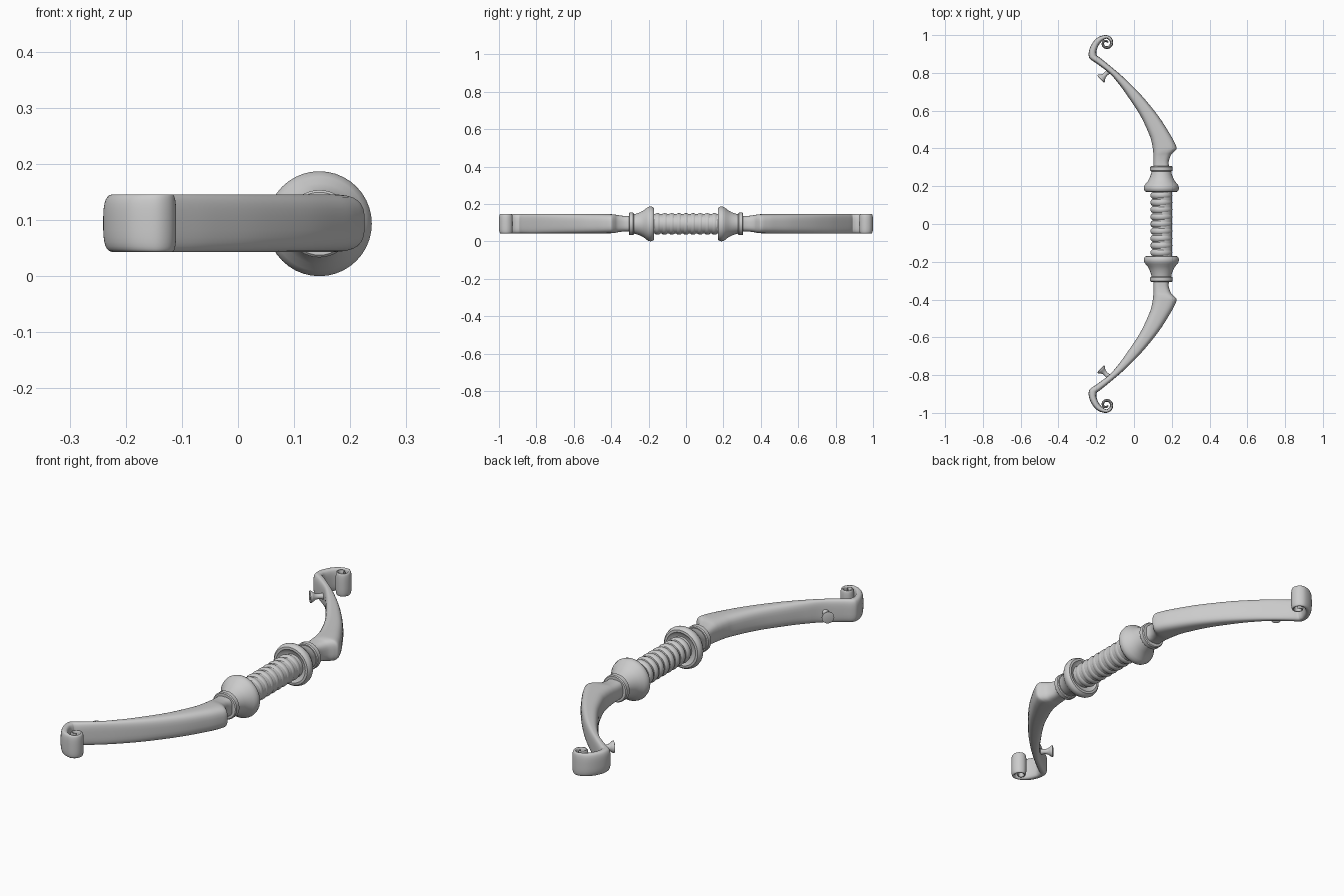
import bpy, bmesh
from math import sin, cos, pi, copysign
from mathutils import Vector

if "Cube" in bpy.data.objects:
    bpy.data.objects.remove(bpy.data.objects["Cube"])

CX, CZ = 0.145, 0.0935  # axis of the grip


def loft(name, rings, mirror=True, closed=False):
    """Skin a list of equal-sized point rings into one solid."""
    bm = bmesh.new()
    vs = [[bm.verts.new(p) for p in r] for r in rings]
    n = len(vs[0])
    pairs = list(zip(vs, vs[1:])) + ([(vs[-1], vs[0])] if closed else [])
    for a, b in pairs:
        for i in range(n):
            j = (i + 1) % n
            bm.faces.new((a[i], a[j], b[j], b[i]))
    if not closed:
        bm.faces.new(vs[0])
        bm.faces.new(vs[-1])
    bmesh.ops.recalc_face_normals(bm, faces=bm.faces)
    me = bpy.data.meshes.new(name)
    bm.to_mesh(me)
    bm.free()
    ob = bpy.data.objects.new(name, me)
    bpy.context.collection.objects.link(ob)
    bpy.ops.object.select_all(action='DESELECT')
    ob.select_set(True)
    bpy.context.view_layer.objects.active = ob
    bpy.ops.object.shade_smooth_by_angle(angle=0.7)
    if mirror:
        m = ob.modifiers.new("mirror", 'MIRROR')
        m.use_axis = (False, True, False)
        m.use_mirror_merge = False
    return ob


def lathe(name, profile, base, axis, seg=40, **kw):
    """Turn (radius, distance) pairs round an axis lying in the xy plane."""
    axis = Vector(axis).normalized()
    side, up = axis.cross(Vector((0, 0, 1))), Vector((0, 0, 1))
    rings = [[Vector(base) + axis * d + (side * cos(2 * pi * i / seg) + up * sin(2 * pi * i / seg)) * r
              for i in range(seg)] for r, d in profile]
    return loft(name, rings, **kw)


def smooth(rows, steps):
    """Catmull-Rom interpolation of rows of numbers."""
    rows = [Vector(r) for r in rows]
    out = []
    for i in range(len(rows) - 1):
        p0, p1, p2 = rows[max(i - 1, 0)], rows[i], rows[i + 1]
        p3 = rows[min(i + 2, len(rows) - 1)]
        for k in range(steps):
            t = k / steps
            out.append(0.5 * (2 * p1 + (p2 - p0) * t + (2 * p0 - 5 * p1 + 4 * p2 - p3) * t * t
                              + (3 * p1 - p0 - 3 * p2 + p3) * t ** 3))
    return out + [rows[-1]]


Y = (0, 1, 0)
# grip core and cord wraps
lathe("grip_core", [(0.052, -0.19), (0.052, 0.19)], (CX + 0.004, 0, CZ), Y, mirror=False)
for k in range(9):
    y = -0.152 + 0.038 * k
    band = [(0.058 - 0.011 * (1 - cos(a)), y + 0.0165 * sin(a))
            for a in [2 * pi * i / 10 for i in range(10)]]
    lathe(f"grip_wrap_{k + 1}", band, (CX, 0, CZ), Y, mirror=False, closed=True)

# flared guards and collar rings
lathe("guard", [(0.05, 0.18), (0.066, 0.176), (0.074, 0.17), (0.084, 0.171), (0.091, 0.179), (0.0935, 0.19),
                (0.091, 0.201), (0.084, 0.212), (0.072, 0.226), (0.062, 0.245), (0.055, 0.265),
                (0.05, 0.285)], (CX, 0, CZ), Y)
lathe("collar", [(0.04, 0.279), (0.056, 0.279), (0.06, 0.283), (0.06, 0.302), (0.056, 0.306),
                 (0.04, 0.306)], (CX, 0, CZ), Y)

# limb ribs: belly x y, back x y, half height
ribs = [(.103, .295, .187, .295, .042), (.103, .33, .184, .33, .042), (.103, .355, .196, .365, .045),
        (.102, .375, .216, .386, .049), (.100, .395, .226, .402, .051), (.094, .43, .213, .435, .0515),
        (.080, .475, .188, .48, .0515), (.030, .58, .130, .57, .0515), (-.05, .70, .045, .675, .0515),
        (-.09, .753, -.04, .762, .0515), (-.13, .798, -.106, .820, .0515), (-.196, .848, -.172, .874, .0515),
        (-.231, .872, -.194, .890, .0515), (-.240, .892, -.198, .898, .0515),
        (-.236, .925, -.199, .915, .0515), (-.217, .963, -.187, .946, .0515),
        (-.188, .990, -.170, .968, .0515)]
# scroll at the tip
for k in range(11):
    t = 0.12 * k
    a = pi / 2 - 2 * pi * t
    ro = 0.043 - 0.025 * t
    ri = ro - (0.019 - 0.008 * t)
    ribs.append((-.147 + ro * cos(a), .957 + ro * sin(a), -.147 + ri * cos(a), .957 + ri * sin(a), .0515))


def section(rib, n=28):
    lx, ly, rx, ry, h = rib
    pts = []
    for i in range(n):
        a = 2 * pi * (i + 0.5) / n
        c, s = (copysign(abs(f(a)) ** 0.65, f(a)) for f in (cos, sin))
        pts.append(((lx + rx) / 2 + (rx - lx) / 2 * c, (ly + ry) / 2 + (ry - ly) / 2 * c, CZ + 0.001 + h * s))
    return pts


loft("limb", [section(r) for r in smooth(ribs, 5)])

# string nocks
lathe("string_nock", [(0.018, 0), (0.013, 0.02), (0.011, 0.035), (0.013, 0.048), (0.02, 0.058),
                      (0.026, 0.066), (0.026, 0.071), (0.018, 0.073)],
      (-0.125, 0.817, CZ), (-0.72, -0.69, 0), seg=20)
